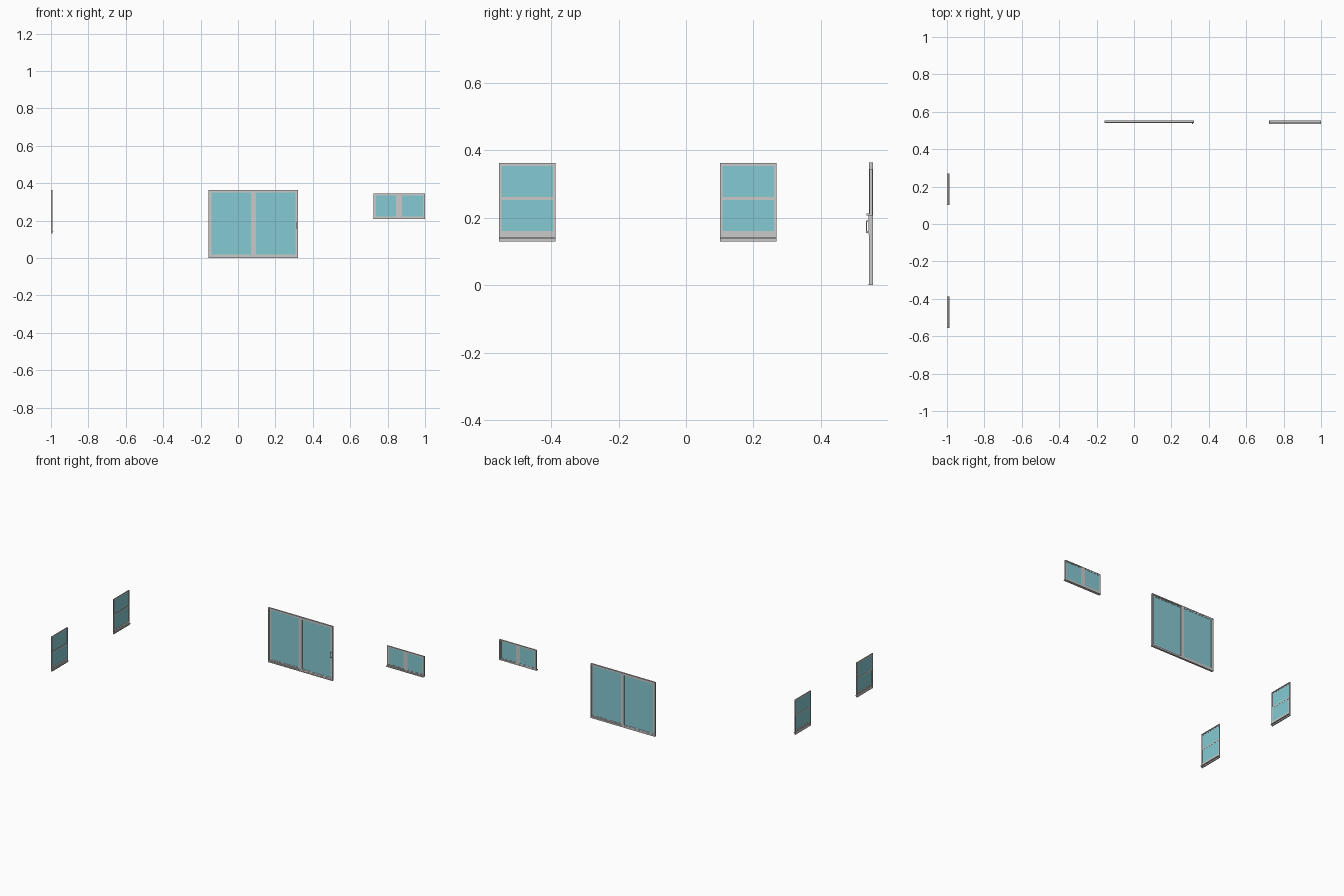
import bpy, bmesh
from mathutils import Vector

if "Cube" in bpy.data.objects:
    bpy.data.objects.remove(bpy.data.objects["Cube"])


def material(name, rgb):
    m = bpy.data.materials.new(name)
    m.diffuse_color = (*rgb, 1)
    m.use_nodes = True
    m.node_tree.nodes["Principled BSDF"].inputs["Base Color"].default_value = m.diffuse_color
    return m


FRAME = material("pale grey frame", (0.60, 0.59, 0.585))
GLASS = material("teal glass", (0.235, 0.59, 0.65))


def build(name, boxes, axis, mat):
    """Boxes are (u0, u1, d0, d1, z0, z1); u runs along the wall, d through it."""
    bm = bmesh.new()
    for u0, u1, d0, d1, z0, z1 in boxes:
        for v in bmesh.ops.create_cube(bm, size=1)["verts"]:
            u = u1 if v.co.x > 0 else u0
            d = d1 if v.co.y > 0 else d0
            z = z1 if v.co.z > 0 else z0
            v.co = Vector((u, d, z) if axis == 'X' else (d, u, z))
    bmesh.ops.recalc_face_normals(bm, faces=bm.faces)
    me = bpy.data.meshes.new(name)
    bm.to_mesh(me)
    bm.free()
    me.materials.append(mat)
    ob = bpy.data.objects.new(name, me)
    bpy.context.collection.objects.link(ob)
    return ob


def ring(outer, inner, d0, d1):
    """Four bars between two (u0, u1, z0, z1) rectangles."""
    a0, a1, b0, b1 = outer
    i0, i1, j0, j1 = inner
    return [(a0, i0, d0, d1, b0, b1), (i1, a1, d0, d1, b0, b1),
            (i0, i1, d0, d1, b0, j0), (i0, i1, d0, d1, j1, b1)]


def sash(name, outer, inner, d0, d1, axis):
    """A framed pane with thin glass in the middle of its depth."""
    build(name + "_rails", ring(outer, inner, d0, d1), axis, FRAME)
    m = (d0 + d1) / 2
    i0, i1, j0, j1 = inner
    build(name + "_glass", [(i0, i1, m - .0007, m + .0007, j0, j1)], axis, GLASS)


# Sliding patio door: frame, two staggered panels, threshold, pull handle
build("door_frame", ring((-.157, .321, .004, .364), (-.149, .313, .011, .357), .543, .5545), 'X', FRAME)
sash("door_fixed_panel", (-.149, .096, .011, .357), (-.141, .071, .019, .350), .549, .5535, 'X')
sash("door_sliding_panel", (.070, .313, .011, .357), (.096, .307, .019, .350), .544, .5485, 'X')
build("door_threshold", [(-.157, .321, .541, .5545, 0, .004)], 'X', FRAME)
build("door_handle", [(.310, .316, .534, .537, .155, .192),
                      (.310, .316, .537, .544, .155, .160),
                      (.310, .316, .537, .544, .187, .192),
                      (.309, .317, .542, .544, .150, .212)], 'X', FRAME)

# Small sliding window
build("slider_frame", ring((.725, 1.0, .212, .344), (.731, .994, .217, .339), .544, .553), 'X', FRAME)
sash("slider_fixed_sash", (.731, .877, .217, .339), (.737, .846, .222, .334), .549, .5525, 'X')
sash("slider_moving_sash", (.846, .994, .217, .339), (.876, .988, .222, .334), .545, .5485, 'X')
build("slider_sill", [(.723, 1.0, .535, .553, .207, .212)], 'X', FRAME)

# Two hung windows on the left wall
for label, y0, y1 in (("front", -.555, -.387), ("rear", .101, .269)):
    n = label + "_hung"
    build(n + "_frame", ring((y0, y1, .142, .363), (y0 + .004, y1 - .004, .150, .358), -1, -.993), 'Y', FRAME)
    sash(n + "_upper_sash", (y0 + .004, y1 - .004, .252, .358), (y0 + .008, y1 - .008, .261, .353), -.9995, -.997, 'Y')
    sash(n + "_lower_sash", (y0 + .004, y1 - .004, .150, .261), (y0 + .008, y1 - .008, .160, .252), -.9965, -.9935, 'Y')
    build(n + "_sill", [(y0, y1, -1, -.986, .138, .142)], 'Y', FRAME)
    build(n + "_apron", [(y0, y1, -1, -.993, .130, .138)], 'Y', FRAME)
